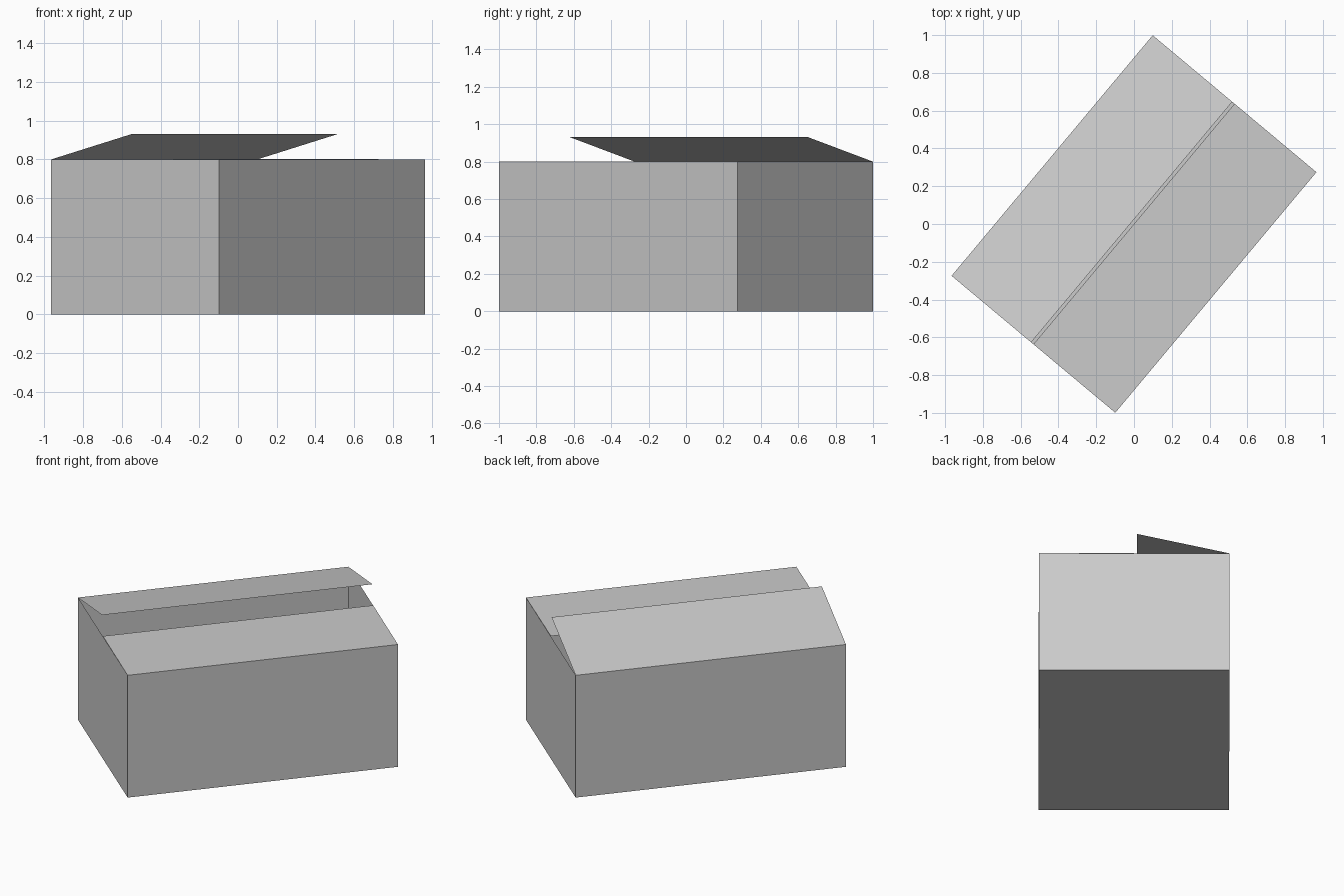
import bpy, bmesh, math
from mathutils import Matrix

cube = bpy.data.objects.get("Cube")
if cube:
    bpy.data.objects.remove(cube, do_unlink=True)

LENGTH, WIDTH, HEIGHT = 1.66, 1.13, 0.80
TURN = Matrix.Rotation(math.radians(50.1), 4, 'Z')

card = bpy.data.materials.new("grey_card")
card.use_nodes = True
grey = (0.6, 0.6, 0.6, 1)
card.diffuse_color = grey
card.node_tree.nodes["Principled BSDF"].inputs["Base Color"].default_value = grey


def finish(name, bm):
    mesh = bpy.data.meshes.new(name)
    bm.to_mesh(mesh)
    bm.free()
    mesh.materials.append(card)
    obj = bpy.data.objects.new(name, mesh)
    obj.matrix_world = TURN
    bpy.context.collection.objects.link(obj)


# Open box: thin card walls and floor
bm = bmesh.new()
bmesh.ops.create_cube(bm, size=1)
bm.faces.ensure_lookup_table()
lid = [f for f in bm.faces if f.normal.z > 0.5]
bmesh.ops.delete(bm, geom=lid, context='FACES_ONLY')
bmesh.ops.scale(bm, vec=(LENGTH, WIDTH, HEIGHT), verts=bm.verts)
bmesh.ops.translate(bm, vec=(0, 0, HEIGHT / 2), verts=bm.verts)
finish("box_body", bm)


# Lid flaps: half the box wide, hinged on the long walls
def flap(name, side, angle):
    a = math.radians(angle)
    reach = WIDTH / 2
    hinge_y = side * reach
    edge_y = hinge_y - side * reach * math.cos(a)
    edge_z = HEIGHT + reach * math.sin(a)
    x = LENGTH / 2
    bm = bmesh.new()
    pts = [(-x, hinge_y, HEIGHT), (x, hinge_y, HEIGHT),
           (x, edge_y, edge_z), (-x, edge_y, edge_z)]
    face = bm.faces.new([bm.verts.new(p) for p in pts])
    face.normal_update()
    if face.normal.z < 0:
        face.normal_flip()
    finish(name, bm)


flap("closed_flap", -1, 0.2)
flap("raised_flap", 1, 13.6)
